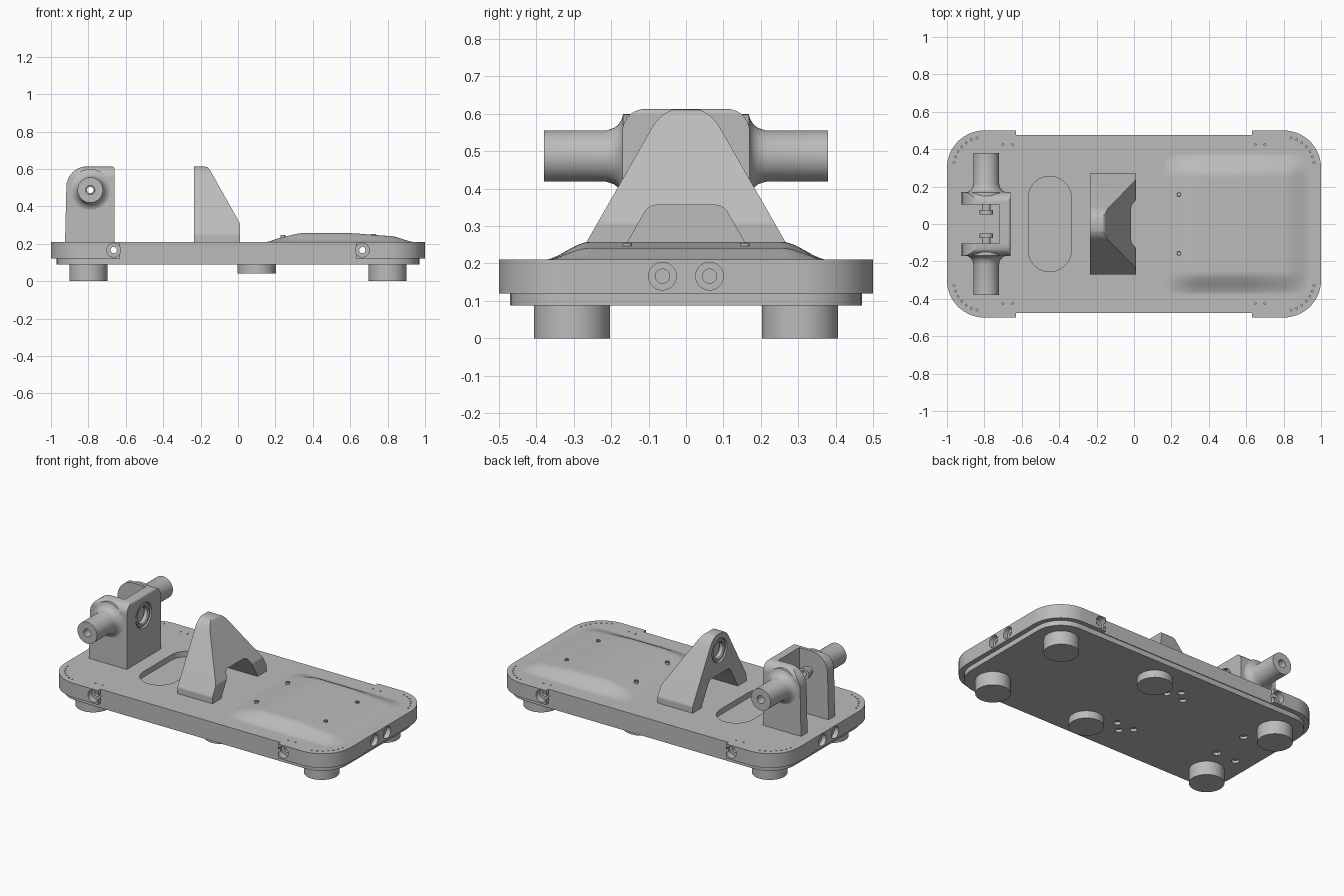
import bpy, bmesh, math
from mathutils import Vector, Matrix

cube = bpy.data.objects.get("Cube")
if cube:
    bpy.data.objects.remove(cube)

grey = bpy.data.materials.new("plain grey")
grey.use_nodes = True
grey.diffuse_color = (0.5, 0.5, 0.5, 1)
grey.node_tree.nodes["Principled BSDF"].inputs["Base Color"].default_value = (0.5, 0.5, 0.5, 1)

AXES = {"x": Vector((1, 0, 0)), "y": Vector((0, 1, 0)), "z": Vector((0, 0, 1))}


def finish(bm, name):
    bmesh.ops.recalc_face_normals(bm, faces=bm.faces)
    mesh = bpy.data.meshes.new(name)
    bm.to_mesh(mesh)
    bm.free()
    mesh.materials.append(grey)
    obj = bpy.data.objects.new(name, mesh)
    bpy.context.collection.objects.link(obj)
    return obj


def rounded(points, steps=10):
    """Polygon from (a, b, corner radius) triples."""
    out = []
    for i, (a, b, r) in enumerate(points):
        p = Vector((a, b))
        if r == 0:
            out.append(p)
            continue
        u = (Vector(points[i - 1][:2]) - p).normalized()
        v = (Vector(points[(i + 1) % len(points)][:2]) - p).normalized()
        half = u.angle(v) / 2
        centre = p + (u + v).normalized() * r / math.sin(half)
        start = p + u * r / math.tan(half) - centre
        end = p + v * r / math.tan(half) - centre
        sweep = start.angle_signed(end)
        for k in range(steps + 1):
            out.append(centre + Matrix.Rotation(-sweep * k / steps, 2) @ start)
    return out


def prism(name, outline, axis, lo, hi):
    place = {"x": lambda p, t: (t, p.x, p.y), "y": lambda p, t: (p.x, t, p.y),
             "z": lambda p, t: (p.x, p.y, t)}[axis]
    bm = bmesh.new()
    face = bm.faces.new([bm.verts.new(place(p, lo)) for p in outline])
    ext = bmesh.ops.extrude_face_region(bm, geom=[face])
    moved = [v for v in ext["geom"] if isinstance(v, bmesh.types.BMVert)]
    bmesh.ops.translate(bm, verts=moved, vec=AXES[axis] * (hi - lo))
    return finish(bm, name)


def cylinders(name, items, segments=40):
    """Items are (centre, axis, radius, length)."""
    bm = bmesh.new()
    for centre, axis, r, length in items:
        turn = AXES["z"].rotation_difference(AXES[axis]).to_matrix().to_4x4()
        bmesh.ops.create_cone(bm, cap_ends=True, segments=segments, radius1=r, radius2=r,
                              depth=length, matrix=Matrix.Translation(centre) @ turn)
    return finish(bm, name)


def lathe(name, profile, axis, centre, segments=48):
    """Closed (radius, height) profile spun around an axis."""
    bm = bmesh.new()
    turn = AXES["z"].rotation_difference(AXES[axis]).to_matrix()
    verts = [bm.verts.new(Vector(centre) + turn @ Vector((r, 0, h))) for r, h in profile]
    edges = [bm.edges.new((verts[i - 1], verts[i])) for i in range(len(verts))]
    bmesh.ops.spin(bm, geom=verts + edges, cent=centre, axis=AXES[axis],
                   angle=math.tau, steps=segments, use_duplicate=False)
    bmesh.ops.remove_doubles(bm, verts=bm.verts, dist=0.0001)
    return finish(bm, name)


def apply(obj, mod):
    bpy.context.view_layer.objects.active = obj
    bpy.ops.object.modifier_apply(modifier=mod.name)


def cut(obj, cutter, operation="DIFFERENCE"):
    mod = obj.modifiers.new("cut", "BOOLEAN")
    mod.operation, mod.solver, mod.object = operation, "EXACT", cutter
    apply(obj, mod)
    bpy.data.objects.remove(cutter)


def bevel(obj, width, segments=4, angle=30):
    mod = obj.modifiers.new("bevel", "BEVEL")
    mod.width, mod.segments, mod.angle_limit = width, segments, math.radians(angle)
    apply(obj, mod)


def box_outline(a0, a1, b0, b1, r=0):
    return rounded([(a0, b0, r), (a1, b0, r), (a1, b1, r), (a0, b1, r)])


# Base: upper plate with stepped long sides, and a smaller plate below
quarter = [(1, 0.5, 0.2), (0.63, 0.5, 0), (0.63, 0.475, 0)]
top_half = quarter + [(-x, y, r) for x, y, r in reversed(quarter)]
outline = top_half + [(x, -y, r) for x, y, r in reversed(top_half)]
base = prism("base_plate", rounded(outline, 16), "z", 0.12, 0.21)
under = prism("under_plate", box_outline(-0.97, 0.97, -0.47, 0.47, 0.17), "z", 0.088, 0.122)

# Recessed slot, edge bores and corner pin holes in the base
cut(base, prism("slot_cutter", box_outline(-0.565, -0.335, -0.255, 0.255, 0.1149), "z", 0.175, 0.25))
signs = [(sx, sy) for sx in (-1, 1) for sy in (-1, 1)]
bores = [((sx * 0.665, sy * 0.5, 0.166), "y", 0.037, 0.08) for sx, sy in signs]
bores += [((sx, sy * 0.063, 0.166), "x", 0.037, 0.06) for sx, sy in signs]
cut(base, cylinders("bore_cutter", bores))
drills = [((sx * 0.665, 0, 0.166), "y", 0.017, 1.2) for sx in (-1, 1)]
drills += [((sx * 0.96, sy * 0.063, 0.166), "x", 0.019, 0.1) for sx, sy in signs]
cut(base, cylinders("drill_cutter", drills, 24))
pins = []
for sx, sy in signs:
    for k in range(7):
        a = math.radians(10 + k * 11)
        pins.append(((sx * (0.8 + 0.165 * math.cos(a)), sy * (0.3 + 0.165 * math.sin(a)), 0.21), "z", 0.005, 0.02))
    pins += [((sx * x, sy * 0.425, 0.21), "z", 0.005, 0.02) for x in (0.65, 0.7)]
cut(base, cylinders("pin_cutter", pins, 8))
screws = [((x, s * 0.12, 0.09), "z", 0.024, 0.03) for x in (-0.72, -0.86) for s in (-1, 1)]
screws += [((x, s * y, 0.09), "z", 0.022, 0.03) for x, y in ((-0.18, 0.22), (-0.06, 0.22), (-0.12, 0.28))
           for s in (-1, 1)]
cut(under, cylinders("screw_cutter", screws, 20))

# Feet
for x, bottom in ((-0.8, 0), (0.1, 0.04), (0.8, 0)):
    for side, y in (("right", -0.305), ("left", 0.305)):
        cylinders(f"foot_{side}", [((x, y, (bottom + 0.095) / 2), "z", 0.102, 0.095 - bottom)], 48)


# Raised pad with soft sloping sides
def smooth(t):
    t = min(max(t, 0), 1)
    return t * t * (3 - 2 * t)


bm = bmesh.new()
bmesh.ops.create_grid(bm, x_segments=64, y_segments=64, size=1)
for v in bm.verts:
    x, y = 0.54 + v.co.x * 0.39, v.co.y * 0.385
    rise = smooth((x - 0.1) / 0.27) if x < 0.5 else 1 - 0.35 * smooth((x - 0.55) / 0.3)
    rise *= smooth((0.385 - abs(y)) / 0.13) * smooth((0.95 - x) / 0.14) * smooth((x - 0.14) / 0.06)
    v.co = (x, y, 0.209 + 0.049 * rise)
pad = finish(bm, "raised_pad")
bm = bmesh.new()
bm.from_mesh(pad.data)
if sum(f.normal.z for f in bm.faces) < 0:
    bmesh.ops.reverse_faces(bm, faces=bm.faces)
bm.to_mesh(pad.data)
bm.free()
for x in (0.24, 0.725):
    for y in (-0.157, 0.157):
        z = 0.244 if x < 0.5 else 0.249
        lathe("pad_hole_rim", [(0.008, -0.02), (0.013, -0.02), (0.013, 0.004), (0.008, 0.004)], "z", (x, y, z), 16)

# Triangular support: side and front silhouettes intersected
support = prism("support", rounded([(-0.27, 0.2, 0), (0.27, 0.2, 0), (0.27, 0.25, 0.03),
                                    (0, 0.722, 0.103), (-0.27, 0.25, 0.03)], 14), "x", -0.235, 0.05)
cut(support, prism("slope_cutter", rounded([(-0.3, 0.1, 0), (0.01, 0.1, 0), (0.01, 0.31, 0.03),
                                           (-0.16, 0.612, 0.03), (-0.3, 0.612, 0)]), "y", -0.4, 0.4), "INTERSECT")
cut(support, prism("arch_cutter", rounded([(-0.2, 0.18, 0), (0.2, 0.18, 0), (0.1, 0.356, 0.04),
                                          (-0.1, 0.356, 0.04)]), "x", -0.4, 0.2))
cut(support, cylinders("socket_cutter", [((-0.235, 0, 0.505), "x", 0.075, 0.1)]))

# Bracket: rear wall with two arms, open towards the end
bracket = prism("bracket", rounded([(-0.925, 0.2, 0), (-0.66, 0.2, 0), (-0.66, 0.613, 0.015),
                                    (-0.915, 0.613, 0.11)]), "y", -0.17, 0.17)
cut(bracket, prism("shoulder_cutter", rounded([(-0.17, 0.1, 0), (0.17, 0.1, 0), (0.17, 0.613, 0.06),
                                              (-0.17, 0.613, 0.06)]), "x", -1.1, -0.5), "INTERSECT")
cut(bracket, prism("opening_cutter", box_outline(-1.1, -0.72, -0.105, 0.105), "z", 0.1, 0.8))
cut(bracket, cylinders("bearing_cutter", [((-0.66, 0, 0.487), "x", 0.08, 0.09)]))
cut(bracket, cylinders("axle_cutter", [((-0.79, 0, 0.487), "y", 0.025, 0.6)]))

# Bearing rings in the facing sockets
ring = [(0.052, -0.012), (0.058, -0.018), (0.07, -0.018), (0.078, -0.008), (0.078, 0.012), (0.052, 0.012)]
lathe("bracket_bearing", [(r, -h) for r, h in ring], "x", (-0.682, 0, 0.487))
lathe("support_bearing", [(r * 0.95, h) for r, h in ring], "x", (-0.212, 0, 0.505))

# Hollow side tubes with flared collars, and the inner bolts
tube = [(0.025, 0.11), (0.112, 0.15), (0.112, 0.168), (0.098, 0.172), (0.085, 0.18),
        (0.075, 0.193), (0.068, 0.215), (0.068, 0.38), (0.025, 0.38)]
bolt = [(0.017, 0.05), (0.036, 0.05), (0.036, 0.075), (0.024, 0.075), (0.024, 0.115), (0.017, 0.115)]
for side, s in (("right", -1), ("left", 1)):
    lathe(f"tube_{side}", [(r, s * h) for r, h in tube], "y", (-0.79, 0, 0.487))
    lathe(f"bolt_{side}", [(r, s * h) for r, h in bolt], "y", (-0.79, 0, 0.487), 24)

# Smooth shading that keeps sharp edges
bpy.ops.object.select_all(action="DESELECT")
for obj in bpy.context.scene.objects:
    if obj.type == "MESH" and obj.data.materials and obj.data.materials[0] == grey:
        obj.select_set(True)
        bpy.context.view_layer.objects.active = obj
bpy.ops.object.shade_smooth_by_angle(angle=math.radians(32))
